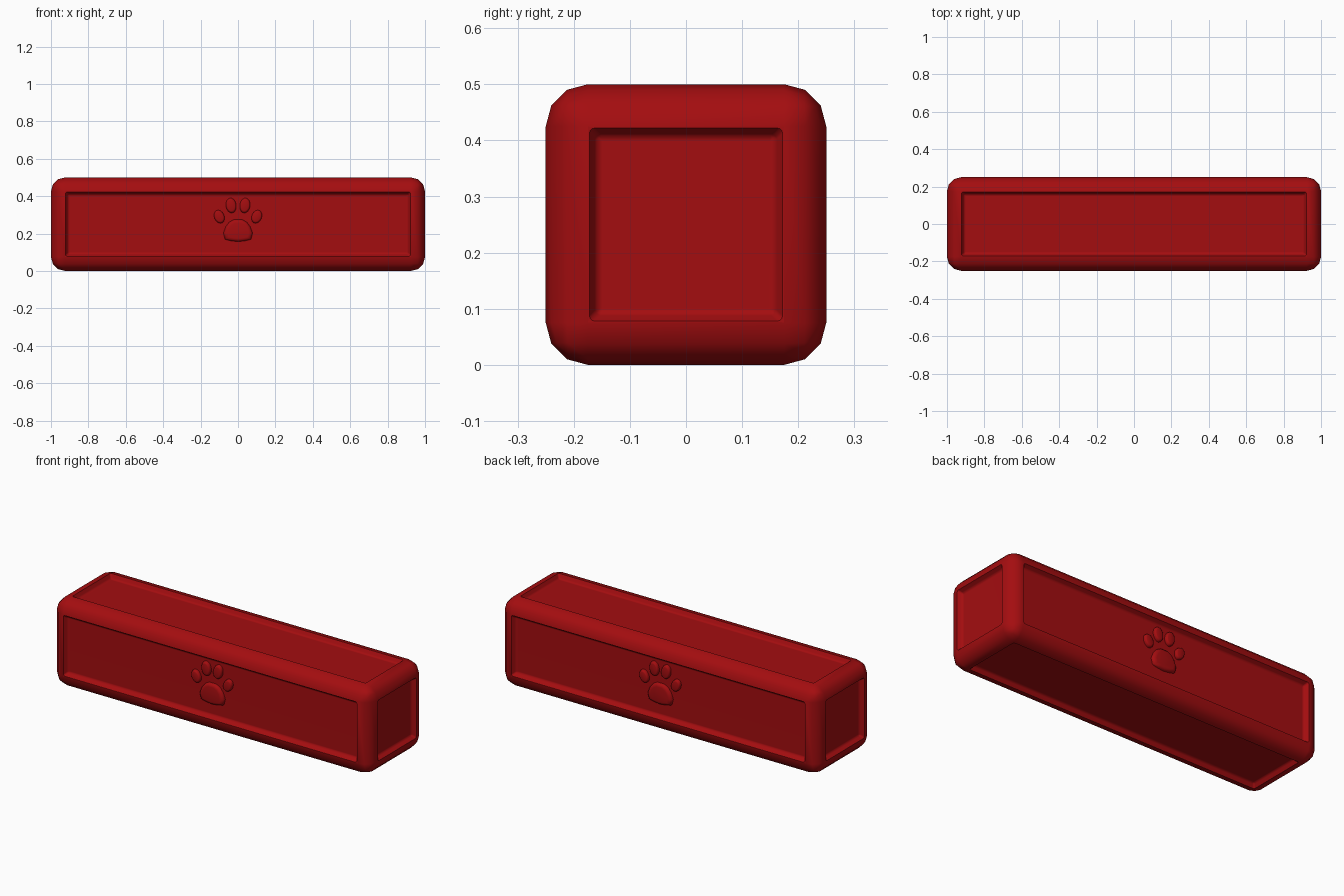
import bpy, bmesh, math
from mathutils import Vector

cube = bpy.data.objects.get("Cube")
if cube:
    bpy.data.objects.remove(cube)

LENGTH, SIDE, EDGE = 2.0, 0.5, 0.075
DEPTH = 0.025

red = bpy.data.materials.new("deep red")
red.use_nodes = True
colour = (0.37, 0.004, 0.005, 1)
red.diffuse_color = colour
red.node_tree.nodes["Principled BSDF"].inputs["Base Color"].default_value = colour


def finish(bm, name, angle=40):
    bmesh.ops.recalc_face_normals(bm, faces=bm.faces)
    mesh = bpy.data.meshes.new(name)
    bm.to_mesh(mesh)
    bm.free()
    mesh.materials.append(red)
    obj = bpy.data.objects.new(name, mesh)
    bpy.context.collection.objects.link(obj)
    bpy.ops.object.select_all(action='DESELECT')
    obj.select_set(True)
    bpy.context.view_layer.objects.active = obj
    bpy.ops.object.shade_smooth_by_angle(angle=math.radians(angle))
    return obj


# Rounded bar with a sunken panel in every side
bm = bmesh.new()
bmesh.ops.create_cube(bm, size=1)
for v in bm.verts:
    v.co = Vector((v.co.x * LENGTH, v.co.y * SIDE, v.co.z * SIDE + SIDE / 2))
bmesh.ops.bevel(bm, geom=bm.edges[:], offset=EDGE, segments=3, profile=0.5,
                affect='EDGES')
panels = sorted(bm.faces, key=lambda f: f.calc_area())[-6:]
bmesh.ops.inset_individual(bm, faces=panels, thickness=0.004, depth=0)
bmesh.ops.inset_individual(bm, faces=panels, thickness=0.02, depth=-DEPTH)
soft = set()
for f in panels:
    for v in f.verts:
        soft.update(e for e in v.link_edges)
bmesh.ops.bevel(bm, geom=list(soft), offset=0.009, segments=3, profile=0.5,
                affect='EDGES')
bar = finish(bm, "bar")
weighted = bar.modifiers.new("even shading", 'WEIGHTED_NORMAL')
weighted.keep_sharp = True


def pad(name, outline, facing):
    """Raised pad with rounded rim, on the front (-1) or back (1) panel."""
    cx = sum(p[0] for p in outline) / len(outline)
    cz = sum(p[1] for p in outline) / len(outline)
    bm = bmesh.new()
    rings = []
    for scale, height in ((1, -0.004), (0.97, 0.009), (0.86, 0.016), (0.7, 0.018)):
        y = facing * (SIDE / 2 - DEPTH + height)
        rings.append([bm.verts.new((cx + (x - cx) * scale, y, cz + (z - cz) * scale))
                      for x, z in outline])
    n = len(outline)
    for low, high in zip(rings, rings[1:]):
        for i in range(n):
            j = (i + 1) % n
            bm.faces.new((low[i], low[j], high[j], high[i]))
    bm.faces.new(rings[-1])
    bm.faces.new(rings[0])
    finish(bm, name, 50)


def oval(cx, cz, rx, rz, tilt, count=16):
    points = []
    for i in range(count):
        a = 2 * math.pi * i / count
        x, z = rx * math.cos(a), rz * math.sin(a)
        points.append((cx + x * math.cos(tilt) - z * math.sin(tilt),
                       cz + x * math.sin(tilt) + z * math.cos(tilt)))
    return points


# Paw print on the front and the back
half = [(0.022, 0.275), (0.047, 0.262), (0.066, 0.237), (0.079, 0.203),
        (0.07, 0.168), (0.035, 0.16)]
palm = half + [(0, 0.156)] + [(-x, z) for x, z in reversed(half)]
for side, facing in (("front", -1), ("back", 1)):
    pad(side + "_palm_pad", palm, facing)
    for hand, s in (("left", 1), ("right", -1)):
        pad(f"{side}_{hand}_inner_toe", oval(s * 0.037, 0.35, 0.028, 0.041, -s * 0.15), facing)
        pad(f"{side}_{hand}_outer_toe", oval(s * 0.1, 0.29, 0.027, 0.037, -s * 0.4), facing)
